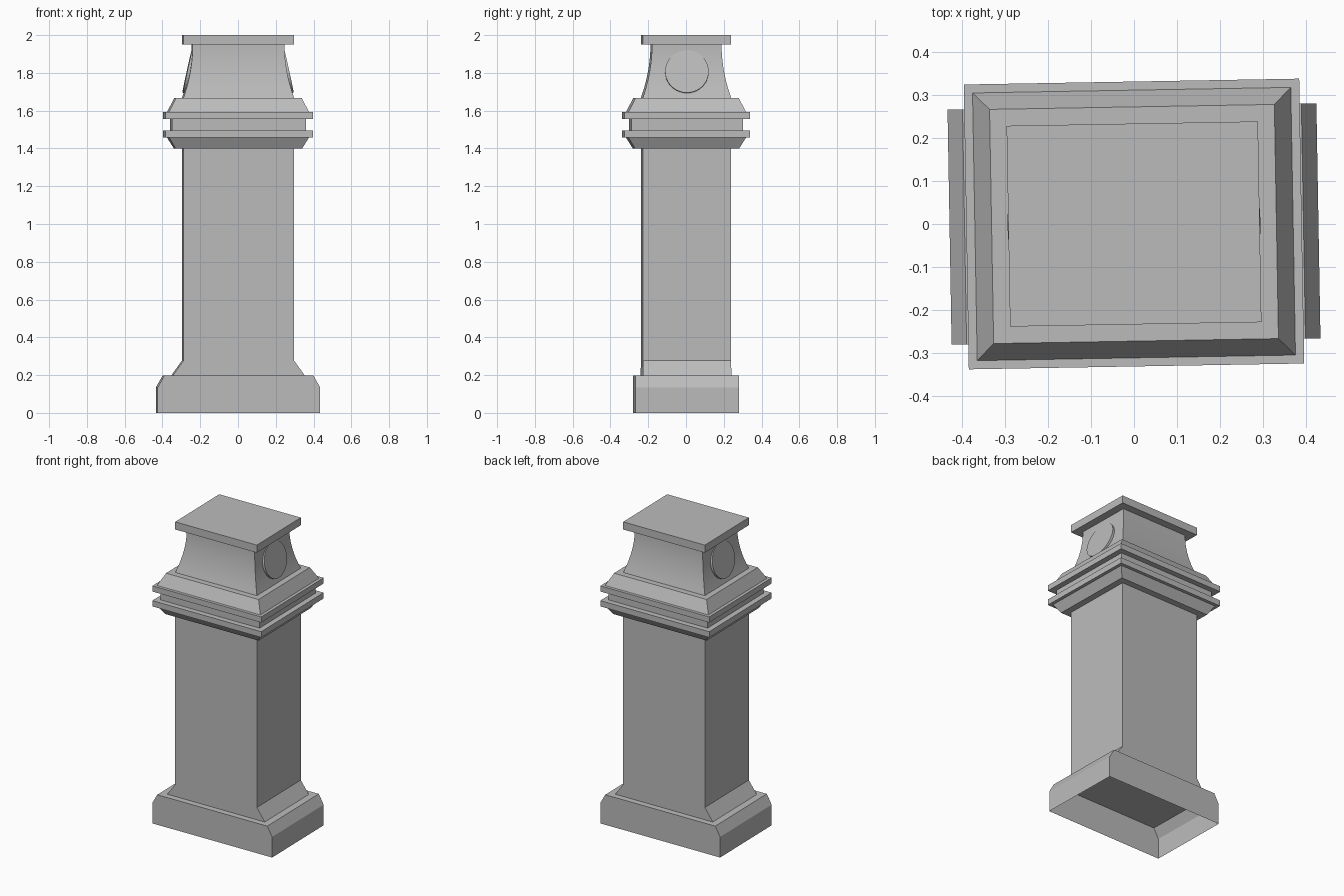
import bpy
import bmesh
import math
from mathutils import Matrix, Vector

cube = bpy.data.objects.get("Cube")
if cube:
    bpy.data.objects.remove(cube, do_unlink=True)

# The whole pillar stands slightly turned
TURN = Matrix.Rotation(math.radians(1.0), 4, 'Z')
HX, HY = 0.293, 0.234          # half width and half depth of the shaft

stone = bpy.data.materials.new("stone_grey")
stone.use_nodes = True
stone_colour = (0.5, 0.5, 0.5, 1.0)
stone.diffuse_color = stone_colour
stone.node_tree.nodes["Principled BSDF"].inputs["Base Color"].default_value = stone_colour


def finish(name, bm, smooth=False):
    """Turn the bmesh into a named stone object."""
    bmesh.ops.recalc_face_normals(bm, faces=bm.faces)
    bm.transform(TURN)
    mesh = bpy.data.meshes.new(name)
    bm.to_mesh(mesh)
    bm.free()
    mesh.materials.append(stone)
    obj = bpy.data.objects.new(name, mesh)
    bpy.context.collection.objects.link(obj)
    if smooth:
        bpy.ops.object.select_all(action='DESELECT')
        obj.select_set(True)
        bpy.context.view_layer.objects.active = obj
        bpy.ops.object.shade_smooth_by_angle(angle=math.radians(30))
    return obj


def stack(name, levels, smooth=False):
    """Rectangular moulding: each level is (growth beyond the shaft, height)."""
    bm = bmesh.new()
    rings = []
    for grow, z in levels:
        x, y = HX + grow, HY + grow
        rings.append([bm.verts.new((sx * x, sy * y, z))
                      for sx, sy in ((-1, -1), (1, -1), (1, 1), (-1, 1))])
    for low, high in zip(rings, rings[1:]):
        for i in range(4):
            j = (i + 1) % 4
            bm.faces.new((low[i], low[j], high[j], high[i]))
    bm.faces.new(rings[0])
    bm.faces.new(rings[-1])
    return finish(name, bm, smooth)


def prism(name, half_profile, depth, open_bottom=False):
    """Mirrored x-z profile extruded from front to back."""
    profile = half_profile + [(-x, z) for x, z in reversed(half_profile)]
    bm = bmesh.new()
    front = [bm.verts.new((x, -depth, z)) for x, z in profile]
    back = [bm.verts.new((x, depth, z)) for x, z in profile]
    bm.faces.new(front)
    bm.faces.new(back)
    count = len(profile)
    for i in range(count - 1 if open_bottom else count):
        j = (i + 1) % count
        bm.faces.new((front[i], front[j], back[j], back[i]))
    return finish(name, bm)


# Hollow plinth, chamfered on its two sides, and the shaft with flared feet
prism("plinth", [(0.43, 0), (0.43, 0.135), (0.395, 0.197)], 0.274, open_bottom=True)
prism("shaft", [(0.35, 0.197), (HX, 0.277), (HX, 1.41)], HY)

# Collar mouldings
stack("collar_underside", [(0.042, 1.4), (0.077, 1.457)])
stack("lower_band", [(0.098, 1.457), (0.098, 1.495)])
stack("collar_core", [(0.062, 1.495), (0.062, 1.555)])
stack("upper_band", [(0.098, 1.555), (0.098, 1.592)])
stack("collar_slope", [(0.078, 1.592), (0.039, 1.668)])

# Concave neck and top slab
STEPS = 10
neck = []
for i in range(STEPS + 1):
    t = i / STEPS
    neck.append((-0.05 + 0.05 * (1 - t) ** 2, 1.668 + 0.282 * t))
stack("neck", neck, smooth=True)
stack("top_slab", [(0, 1.95), (0, 2.0)])

# Tilted round medallions on both sides
for side, name in ((1, "left_medallion"), (-1, "right_medallion")):
    bm = bmesh.new()
    bmesh.ops.create_cone(bm, cap_ends=True, segments=40, radius1=0.115,
                          radius2=0.115, depth=0.05)
    normal = Vector((side, 0, 0.22)).normalized()
    centre = Vector((side * 0.27, 0, 1.808)) - normal * 0.025
    bm.transform(Matrix.Translation(centre)
                 @ normal.to_track_quat('Z', 'Y').to_matrix().to_4x4())
    finish(name, bm, smooth=True)
